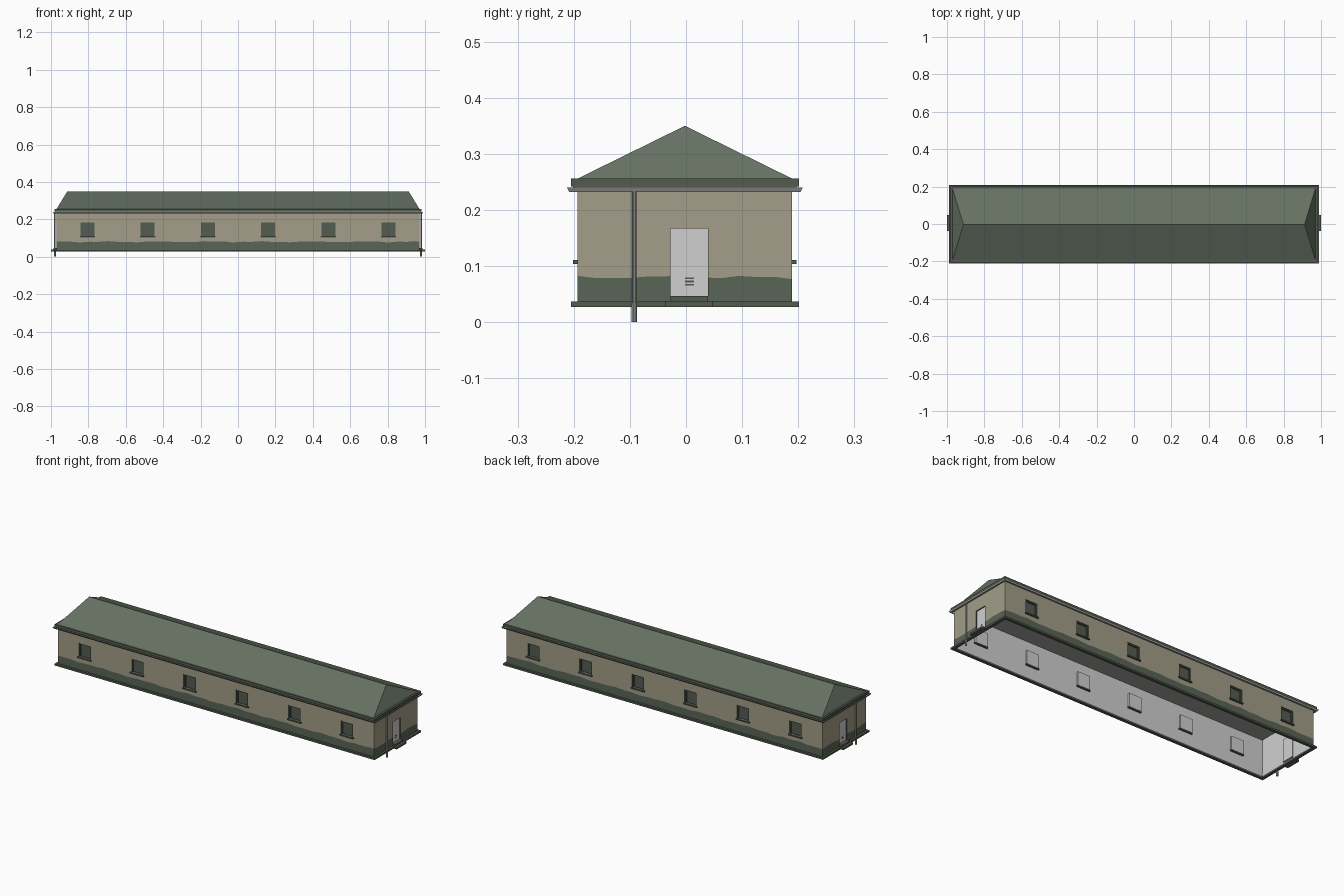
import bpy, bmesh, math
from mathutils import Vector

if "Cube" in bpy.data.objects:
    bpy.data.objects.remove(bpy.data.objects["Cube"])


def material(name, r, g, b):
    m = bpy.data.materials.new(name)
    lin = [((c / 255 + 0.055) / 1.055) ** 2.4 for c in (r, g, b)]
    m.diffuse_color = (*lin, 1)
    m.use_nodes = True
    m.node_tree.nodes["Principled BSDF"].inputs["Base Color"].default_value = m.diffuse_color
    return m


TAN = material("tan_plaster", 163, 158, 136)
BAND = material("dark_green_band", 90, 101, 87)
ROOF = material("roof_green", 101, 113, 98)
TRIM = material("trim_green", 82, 92, 79)
PANE = material("window_green", 84, 92, 82)
LIGHT = material("light_grey", 208, 208, 208)
METAL = material("gutter_grey", 165, 165, 163)

YC = -0.002            # building axis is slightly off centre
WX, WY = 0.970, 0.191  # wall half sizes
Z0, Z1 = 0.030, 0.242  # wall bottom and top


def finish(name, bm, mats):
    me = bpy.data.meshes.new(name)
    bm.to_mesh(me)
    bm.free()
    ob = bpy.data.objects.new(name, me)
    bpy.context.collection.objects.link(ob)
    for m in mats:
        me.materials.append(m)
    return ob


def box(name, x, y, z, mat):
    bm = bmesh.new()
    bmesh.ops.create_cube(bm, size=1)
    for v in bm.verts:
        v.co = [(a + b) / 2 + c * (b - a) for c, (a, b) in zip(v.co, (x, y, z))]
    bmesh.ops.recalc_face_normals(bm, faces=bm.faces)
    return finish(name, bm, [mat])


def ring(name, profile, mat):
    """Sweep a closed (outset from wall, z) profile around the building."""
    bm = bmesh.new()
    loops = [[bm.verts.new((sx * (WX + o), YC + sy * (WY + o), z)) for o, z in profile]
             for sx, sy in ((-1, -1), (1, -1), (1, 1), (-1, 1))]
    n = len(profile)
    for i in range(4):
        a, b = loops[i], loops[(i + 1) % 4]
        for k in range(n):
            bm.faces.new((a[k], b[k], b[(k + 1) % n], a[(k + 1) % n]))
    bmesh.ops.recalc_face_normals(bm, faces=bm.faces)
    return finish(name, bm, [mat])


# Walls: grid cells with window and door recesses, wavy painted band below
def band_height(p):
    s = p.x * 1.0 + p.y * 1.7
    return 0.080 + 0.002 * math.sin(s * 23) + 0.0015 * math.sin(s * 61 + 1)


def add_side(bm, p0, p1, holes, rows, pane_index, depth):
    p0, p1 = Vector(p0), Vector(p1)
    length = (p1 - p0).length
    d = (p1 - p0) / length
    inward = Vector((-d.y, d.x, 0))

    def pt(u, z, off=0):
        p = p0 + d * u + inward * off
        if z == "band":
            z = band_height(p)
        return Vector((p.x, p.y, z))

    def quad(pts, mi):
        bm.faces.new([bm.verts.new(p) for p in pts]).material_index = mi

    n = max(8, int(length / 0.03))
    us = [length * i / n for i in range(n + 1)]
    edges = [e for h in holes for e in h[:2]]
    us = sorted([u for u in us if all(abs(u - e) > 0.004 for e in edges)] + edges)
    split = rows.index("band")
    for ua, ub in zip(us, us[1:]):
        for k, (za, zb) in enumerate(zip(rows, rows[1:])):
            c = [pt(ua, za), pt(ub, za), pt(ub, zb), pt(ua, zb)]
            zm, um = (c[0].z + c[3].z) / 2, (ua + ub) / 2
            if any(h[0] < um < h[1] and h[2] < zm < h[3] for h in holes):
                continue
            quad(c, 1 if k < split else 0)
    for a, b, lo, hi in holes:
        uz = [(a, lo), (b, lo), (b, hi), (a, hi)]
        outer = [pt(u, z) for u, z in uz]
        inner = [pt(u, z, depth) for u, z in uz]
        quad(inner, pane_index)
        for i in range(4):
            j = (i + 1) % 4
            quad([outer[i], outer[j], inner[j], inner[i]], 2)


win_x = [-0.805 + 0.322 * i for i in range(6)]
WIN = (0.111, 0.184)
DOOR_Y, DOOR = (-0.028, 0.039), (0.046, 0.167)
bm = bmesh.new()
corners = [(-WX, YC - WY, 0), (WX, YC - WY, 0), (WX, YC + WY, 0), (-WX, YC + WY, 0)]
windows = [(x + WX - 0.037, x + WX + 0.037, *WIN) for x in win_x]
long_rows = [Z0, "band", WIN[0], WIN[1], Z1]
end_rows = [Z0, DOOR[0], "band", DOOR[1], Z1]
lo = YC - WY
hi = YC + WY
add_side(bm, corners[0], corners[1], windows, long_rows, 2, 0.010)
add_side(bm, corners[2], corners[3], windows, long_rows, 2, 0.010)
add_side(bm, corners[1], corners[2], [(DOOR_Y[0] - lo, DOOR_Y[1] - lo, *DOOR)], end_rows, 3, 0.006)
add_side(bm, corners[3], corners[0], [(hi - DOOR_Y[1], hi - DOOR_Y[0], *DOOR)], end_rows, 3, 0.006)
bmesh.ops.remove_doubles(bm, verts=bm.verts, dist=0.0003)
walls = finish("walls", bm, [TAN, BAND, PANE, LIGHT])
# Light grey interior skin
mod = walls.modifiers.new("inner_skin", "SOLIDIFY")
mod.thickness, mod.offset = 0.002, -1
mod.material_offset = 3
mod.material_offset_rim = 3

# Window sills and thin frames, front and back
for side in (-1, 1):
    wall_y = YC + side * WY
    for i, x in enumerate(win_x):
        tag = f"{'front' if side < 0 else 'back'}_{i + 1}"
        out = sorted((wall_y - side * 0.009, wall_y + side * 0.008))
        box("sill_" + tag, (x - 0.041, x + 0.041), out, (0.104, 0.111), TRIM)
        bar = sorted((wall_y - side * 0.010, wall_y - side * 0.004))
        for fx in (-0.034, 0.034):
            box("frame_post_" + tag, (x + fx - 0.003, x + fx + 0.003), bar, WIN, TRIM)
        box("frame_head_" + tag, (x - 0.031, x + 0.031), bar, (0.178, 0.184), TRIM)

# Plinth, eave band and gutter channel around the building
ring("plinth", [(-0.004, 0.027), (0.012, 0.027), (0.012, 0.037), (-0.004, 0.037)], TRIM)
ring("gutter", [(0.006, 0.232), (0.015, 0.232), (0.019, 0.240), (0.017, 0.240),
                (0.014, 0.235), (0.006, 0.235)], METAL)
box("eave_band", (-WX - 0.012, WX + 0.012), (YC - WY - 0.012, YC + WY + 0.012),
    (0.242, 0.256), TRIM)
box("ceiling", (-WX - 0.008, WX + 0.008), (YC - WY - 0.008, YC + WY + 0.008),
    (0.2385, 0.242), METAL)

# Hipped roof
bm = bmesh.new()
base = [bm.verts.new((sx * WX, YC + sy * WY, 0.256))
        for sx, sy in ((-1, -1), (1, -1), (1, 1), (-1, 1))]
r0, r1 = (bm.verts.new((s * 0.912, YC, 0.350)) for s in (-1, 1))
a, b, c, d = base
for f in ((a, b, r1, r0), (c, d, r0, r1), (b, c, r1), (d, a, r0), (d, c, b, a)):
    bm.faces.new(f)
finish("roof", bm, [ROOF])


def pipe(name, p, q, r, mat):
    p, q = Vector(p), Vector(q)
    bm = bmesh.new()
    bmesh.ops.create_cone(bm, cap_ends=True, segments=10, radius1=r, radius2=r,
                          depth=(q - p).length)
    ob = finish(name, bm, [mat])
    ob.location = (p + q) / 2
    ob.rotation_euler = (q - p).to_track_quat("Z", "Y").to_euler()


# Steps, door vents and downpipes at both ends
for s, end in ((-1, "left"), (1, "right")):
    def xs(p, q):
        return sorted((s * p, s * q))
    box("lower_step_" + end, xs(0.969, 1.0), (-0.037, 0.048), (0.027, 0.0375), TRIM)
    box("upper_step_" + end, xs(0.966, 0.986), (-0.028, 0.039), (0.037, 0.047), TRIM)
    for k in range(3):
        z = 0.065 + 0.006 * k
        box("door_vent_" + end, xs(0.963, 0.9648), (-0.002, 0.014), (z, z + 0.003), TRIM)
    px = s * 0.979
    pipe("downpipe_" + end, (px, -0.092, 0.030), (px, -0.092, 0.234), 0.0040, METAL)
    pipe("downpipe_foot_" + end, (px, -0.092, 0.0), (px, -0.092, 0.034), 0.0050, METAL)
